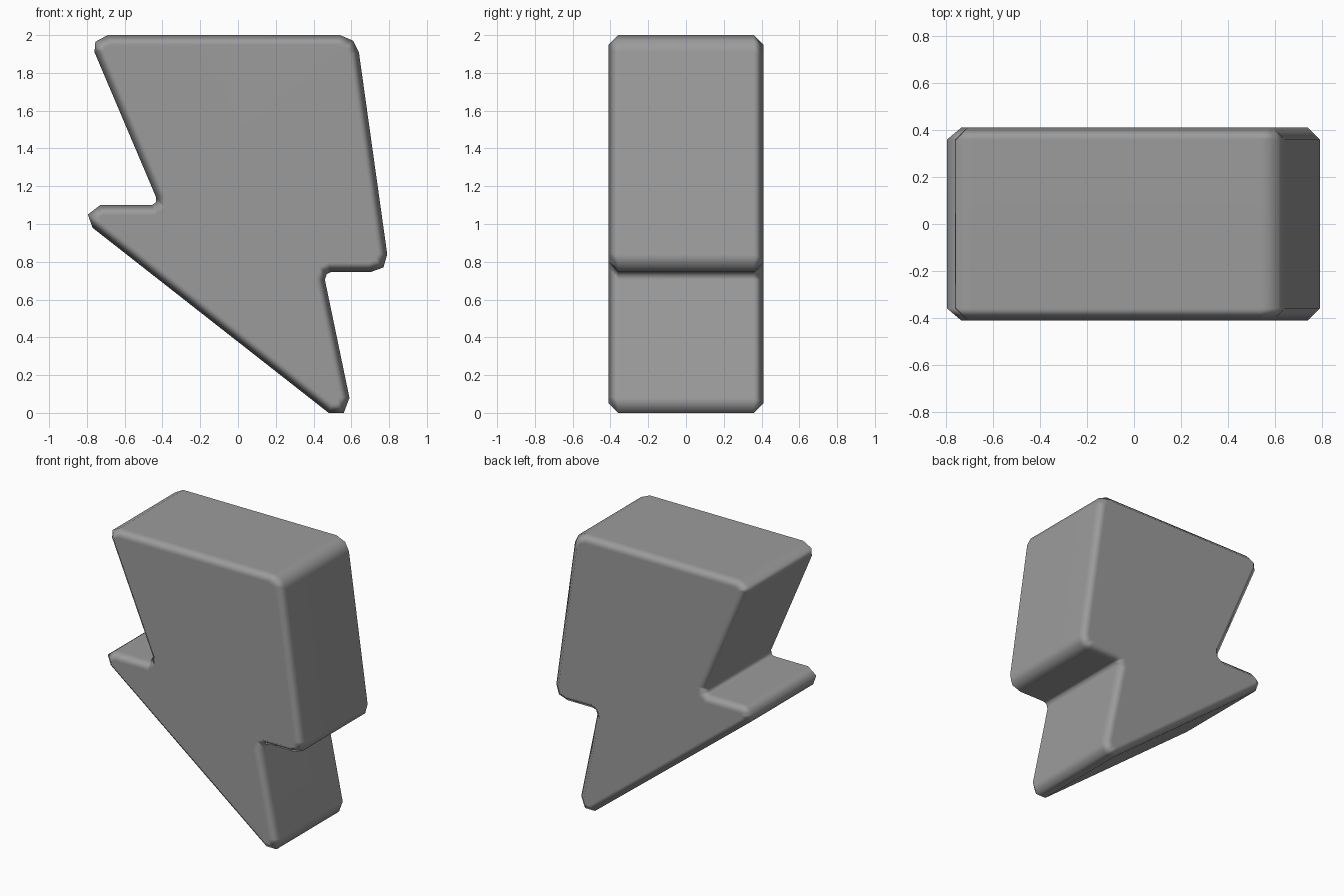
import bpy
import bmesh

cube = bpy.data.objects.get("Cube")
if cube:
    bpy.data.objects.remove(cube, do_unlink=True)

HALF_DEPTH = 0.41
RIM = 0.052

# Bolt outline (x, z), with every corner already rounded off
OUTLINE = [
    (-0.69, 2.0), (0.54, 2.0), (0.61, 1.97), (0.64, 1.91),
    (0.79, 0.84), (0.77, 0.77), (0.70, 0.745),
    (0.49, 0.745), (0.47, 0.735), (0.46, 0.705),
    (0.59, 0.08), (0.56, 0.0), (0.48, 0.0),
    (-0.77, 0.98), (-0.795, 1.05), (-0.73, 1.10),
    (-0.455, 1.10), (-0.435, 1.115), (-0.433, 1.14),
    (-0.76, 1.91), (-0.755, 1.965),
]

grey = bpy.data.materials.new("mid grey")
grey.use_nodes = True
colour = (0.33, 0.33, 0.33, 1.0)
grey.diffuse_color = colour
grey.node_tree.nodes["Principled BSDF"].inputs["Base Color"].default_value = colour

# Extrude the outline from front to back
bm = bmesh.new()
front = bm.faces.new([bm.verts.new((x, -HALF_DEPTH, z)) for x, z in OUTLINE])
extruded = bmesh.ops.extrude_face_region(bm, geom=[front], use_keep_orig=True)["geom"]
moved = [g for g in extruded if isinstance(g, bmesh.types.BMVert)]
bmesh.ops.translate(bm, verts=moved, vec=(0, 2 * HALF_DEPTH, 0))
bmesh.ops.recalc_face_normals(bm, faces=bm.faces)

# Chamfer the front and back rims
rims = [e for e in bm.edges if abs(e.verts[0].co.y - e.verts[1].co.y) < 0.001]
bmesh.ops.bevel(bm, geom=rims, offset=RIM, offset_type='OFFSET',
                segments=1, profile=0.5, affect='EDGES', clamp_overlap=False)
bmesh.ops.recalc_face_normals(bm, faces=bm.faces)

mesh = bpy.data.meshes.new("lightning_bolt")
bm.to_mesh(mesh)
bm.free()
mesh.materials.append(grey)
bolt = bpy.data.objects.new("lightning_bolt", mesh)
bpy.context.collection.objects.link(bolt)

# Smooth shading that keeps the broad faces flat
mesh.shade_smooth()
weighted = bolt.modifiers.new("soft edges", 'WEIGHTED_NORMAL')
weighted.weight = 80
